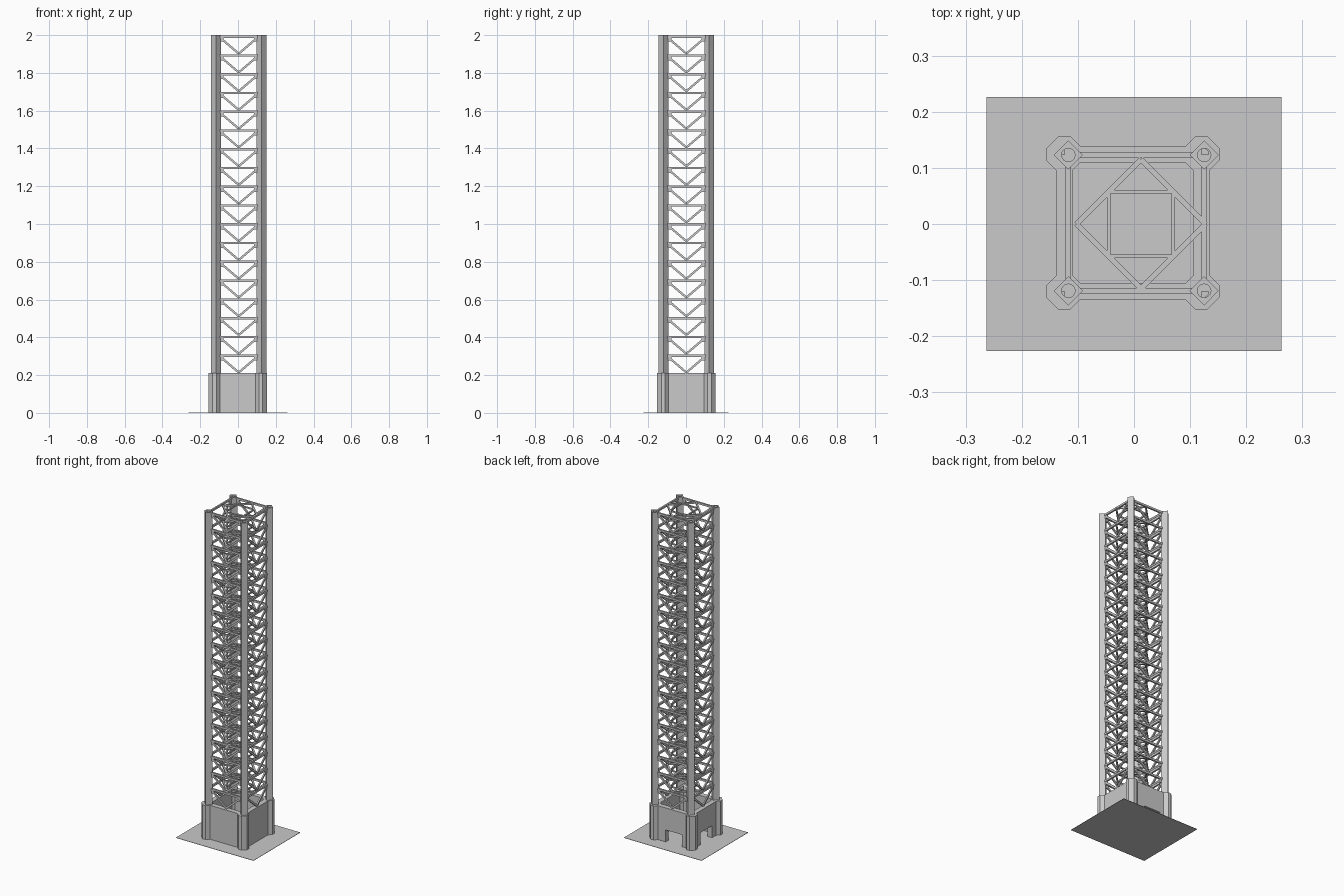
import bpy, bmesh, math
from mathutils import Vector, Matrix

if "Cube" in bpy.data.objects:
    bpy.data.objects.remove(bpy.data.objects["Cube"])

grey = bpy.data.materials.new("light_grey")
grey.diffuse_color = (0.588, 0.588, 0.588, 1)
grey.use_nodes = True
grey.node_tree.nodes["Principled BSDF"].inputs["Base Color"].default_value = grey.diffuse_color

CX, CY = 0.004, 0.002      # mast centre
BX, BY = -0.002, 0.002     # base centre
H = 0.121                  # half spacing of the columns
BASE = 0.21
STEP = 0.0993
LEVELS = [0.309 + STEP * k for k in range(18)]


def finish(bm, name):
    bmesh.ops.recalc_face_normals(bm, faces=bm.faces)
    me = bpy.data.meshes.new(name)
    bm.to_mesh(me)
    bm.free()
    ob = bpy.data.objects.new(name, me)
    bpy.context.collection.objects.link(ob)
    me.materials.append(grey)
    return ob


def box(bm, c, size):
    bmesh.ops.create_cube(bm, size=1, matrix=Matrix.Translation(c) @ Matrix.Diagonal((*size, 1)))


def bar(bm, a, b, w, h):
    # square bar from a to b
    a, b = Vector(a), Vector(b)
    d = (b - a).normalized()
    side = d.cross(Vector((0, 0, 1))).normalized()
    up = side.cross(d)
    m = Matrix((d * (b - a).length, side * w, up * h)).transposed().to_4x4()
    bmesh.ops.create_cube(bm, size=1, matrix=Matrix.Translation((a + b) / 2) @ m)


def tube(bm, outer, inner, z0, z1):
    # vertical hollow prism between two matching outlines
    n = len(outer)
    rings = [[bm.verts.new((x, y, z)) for x, y in pts]
             for pts, z in ((outer, z0), (outer, z1), (inner, z1), (inner, z0))]
    for r in range(4):
        p, q = rings[r], rings[(r + 1) % 4]
        for i in range(n):
            j = (i + 1) % n
            bm.faces.new((p[i], p[j], q[j], q[i]))


# ground plate
bm = bmesh.new()
box(bm, (0, 0, 0.001), (0.526, 0.452, 0.002))
finish(bm, "ground_plate")

# corner columns: square tubes turned 45 degrees with a round bore
bm = bmesh.new()
angles = [math.tau * i / 16 for i in range(16)]
for sx in (-1, 1):
    for sy in (-1, 1):
        x, y = CX + sx * H, CY + sy * H
        outer, inner = [], []
        for a in angles:
            c, s = math.cos(a), math.sin(a)
            r = 0.026 / (abs(c) + abs(s))
            outer.append((x + r * c, y + r * s))
            inner.append((x + 0.012 * c, y + 0.012 * s))
        tube(bm, outer, inner, 0.002, 2.0)
finish(bm, "corner_columns")

# base: four walls with doorways at the back and left, plus bevelled corner posts
bm = bmesh.new()
T, R = 0.030, 0.122
L = 2 * R
DW, DH = 0.11, 0.075
box(bm, (BX, BY - R, BASE / 2), (L, T, BASE))
box(bm, (BX + R, BY, BASE / 2), (T, L, BASE))
pier = (L - DW) / 2
for s in (-1, 1):
    off = s * (DW + pier) / 2
    box(bm, (BX - 0.012 + off, BY + R, DH / 2), (pier, T, DH))
    box(bm, (BX - R, BY + off, DH / 2), (T, pier, DH))
zc, zh = (BASE + DH) / 2, BASE - DH
box(bm, (BX, BY + R, zc), (L, T, zh))
box(bm, (BX - R, BY, zc), (T, L, zh))
finish(bm, "base_walls")

bm = bmesh.new()
P, Q = 0.033, 0.010
octagon = [(P, -Q), (P, Q), (Q, P), (-Q, P), (-P, Q), (-P, -Q), (-Q, -P), (Q, -P)]
for sx in (-1, 1):
    for sy in (-1, 1):
        x, y = BX + sx * R, BY + sy * R
        out = [(x + u, y + v) for u, v in octagon]
        inn = [(x + u * 0.4, y + v * 0.4) for u, v in octagon]
        tube(bm, out, inn, 0.0, BASE)
finish(bm, "base_corner_posts")

# lattice sides: rail, end gussets and V bracing on each side of each level
rails, gussets, braces = bmesh.new(), bmesh.new(), bmesh.new()
for z in LEVELS:
    for k in range(4):
        a = k * math.pi / 2
        n = Vector((math.cos(a), math.sin(a), 0))
        t = Vector((-n.y, n.x, 0))
        mid = Vector((CX, CY, z)) + n * H
        up = Vector((0, 0, 1))
        bar(rails, mid - t * 0.105 - up * 0.006, mid + t * 0.105 - up * 0.006, 0.010, 0.012)
        for s in (-1, 1):
            bar(gussets, mid + t * s * 0.080 - up * 0.018, mid + t * s * 0.106 - up * 0.018, 0.005, 0.028)
            bar(braces, mid + t * s * 0.088 - up * 0.020, mid - up * (STEP - 0.004), 0.008, 0.011)
finish(rails, "side_rails")
finish(gussets, "rail_gussets")
finish(braces, "v_braces")

# inner horizontal bracing: diamond between rail midpoints and square inside it
diamonds, squares = bmesh.new(), bmesh.new()
IX, IY, D = 0.0125, 0.0, 0.115
for z in LEVELS:
    zc = z - 0.006
    tips = [Vector((IX + D * c, IY + D * s, zc)) for c, s in ((1, 0), (0, 1), (-1, 0), (0, -1))]
    mids = [(tips[i] + tips[(i + 1) % 4]) / 2 for i in range(4)]
    for i in range(4):
        bar(diamonds, tips[i], tips[(i + 1) % 4], 0.009, 0.010)
        bar(squares, mids[i], mids[(i + 1) % 4], 0.007, 0.008)
finish(diamonds, "diamond_braces")
finish(squares, "inner_square_braces")
